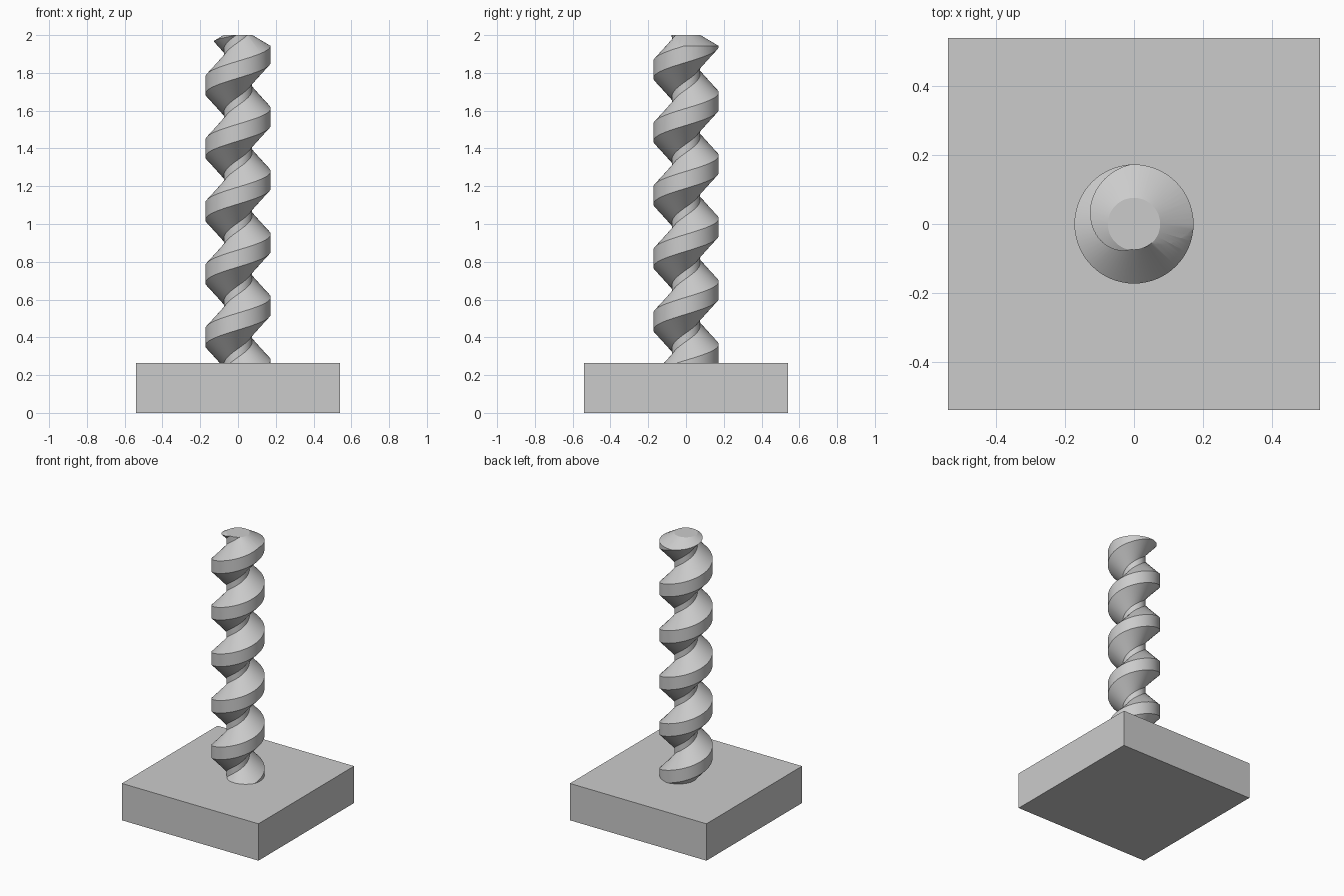
import bpy, bmesh, math

if "Cube" in bpy.data.objects:
    bpy.data.objects.remove(bpy.data.objects["Cube"])

BASE_TOP, TOP = 0.264, 2.0
ROOT, CREST, PITCH = 0.075, 0.173, 1 / 3
SEG = 64          # steps per turn

grey = bpy.data.materials.new("grey")
grey.diffuse_color = (0.6, 0.6, 0.6, 1)
grey.use_nodes = True
grey.node_tree.nodes["Principled BSDF"].inputs["Base Color"].default_value = grey.diffuse_color


def make_object(name, bm):
    bmesh.ops.recalc_face_normals(bm, faces=bm.faces)
    mesh = bpy.data.meshes.new(name)
    bm.to_mesh(mesh)
    bm.free()
    mesh.materials.append(grey)
    ob = bpy.data.objects.new(name, mesh)
    bpy.context.collection.objects.link(ob)
    return ob


# square base block
bm = bmesh.new()
bmesh.ops.create_cube(bm, size=1)
bmesh.ops.scale(bm, vec=(1.082, 1.082, BASE_TOP), verts=bm.verts)
bmesh.ops.translate(bm, vec=(0, 0, BASE_TOP / 2), verts=bm.verts)
make_object("base_block", bm)

# threaded rod: one-pitch trapezoid profile (radius, height) swept along a helix
profile = [(CREST, -0.045), (CREST, 0.045), (ROOT, 0.144), (ROOT, PITCH - 0.144)]
bm = bmesh.new()
rows = []
for i in range(-2 * SEG, 7 * SEG + 1):
    a = math.tau * i / SEG
    rise = 0.234 + PITCH * i / SEG
    rows.append([bm.verts.new((r * math.cos(a), r * math.sin(a), rise + h)) for r, h in profile])
# the last profile edge joins the first point one turn later
for i in range(len(rows) - SEG - 1):
    lo = rows[i] + [rows[i + SEG][0]]
    hi = rows[i + 1] + [rows[i + SEG + 1][0]]
    for k in range(4):
        bm.faces.new((lo[k], hi[k], hi[k + 1], lo[k + 1]))
bmesh.ops.delete(bm, geom=[v for v in bm.verts if not v.link_faces], context='VERTS')
# close both ends with fans to the axis
ends = [e for e in bm.edges if e.is_boundary]
tips = [bm.verts.new((0, 0, -1.5)), bm.verts.new((0, 0, 4))]
for e in ends:
    tip = tips[1] if e.verts[0].co.z > 1 else tips[0]
    bm.faces.new((e.verts[0], e.verts[1], tip))
rod = make_object("threaded_rod", bm)

# trimming envelope: flat foot and chamfered tip
bm = bmesh.new()
rings = []
for r, z in [(0.21, BASE_TOP - 0.01), (0.21, TOP - 0.134 / 1.7), (0.076, TOP)]:
    rings.append([bm.verts.new((r * math.cos(math.tau * j / SEG), r * math.sin(math.tau * j / SEG), z))
                  for j in range(SEG)])
for a, b in zip(rings, rings[1:]):
    for j in range(SEG):
        n = (j + 1) % SEG
        bm.faces.new((a[j], a[n], b[n], b[j]))
bm.faces.new(rings[0])
bm.faces.new(rings[-1])
envelope = make_object("trim_envelope", bm)

trim = rod.modifiers.new("trim", 'BOOLEAN')
trim.operation = 'INTERSECT'
trim.solver = 'EXACT'
trim.object = envelope
bpy.context.view_layer.objects.active = rod
rod.select_set(True)
bpy.ops.object.modifier_apply(modifier=trim.name)
bpy.data.objects.remove(envelope)
bpy.ops.object.shade_smooth_by_angle(angle=math.radians(25))
